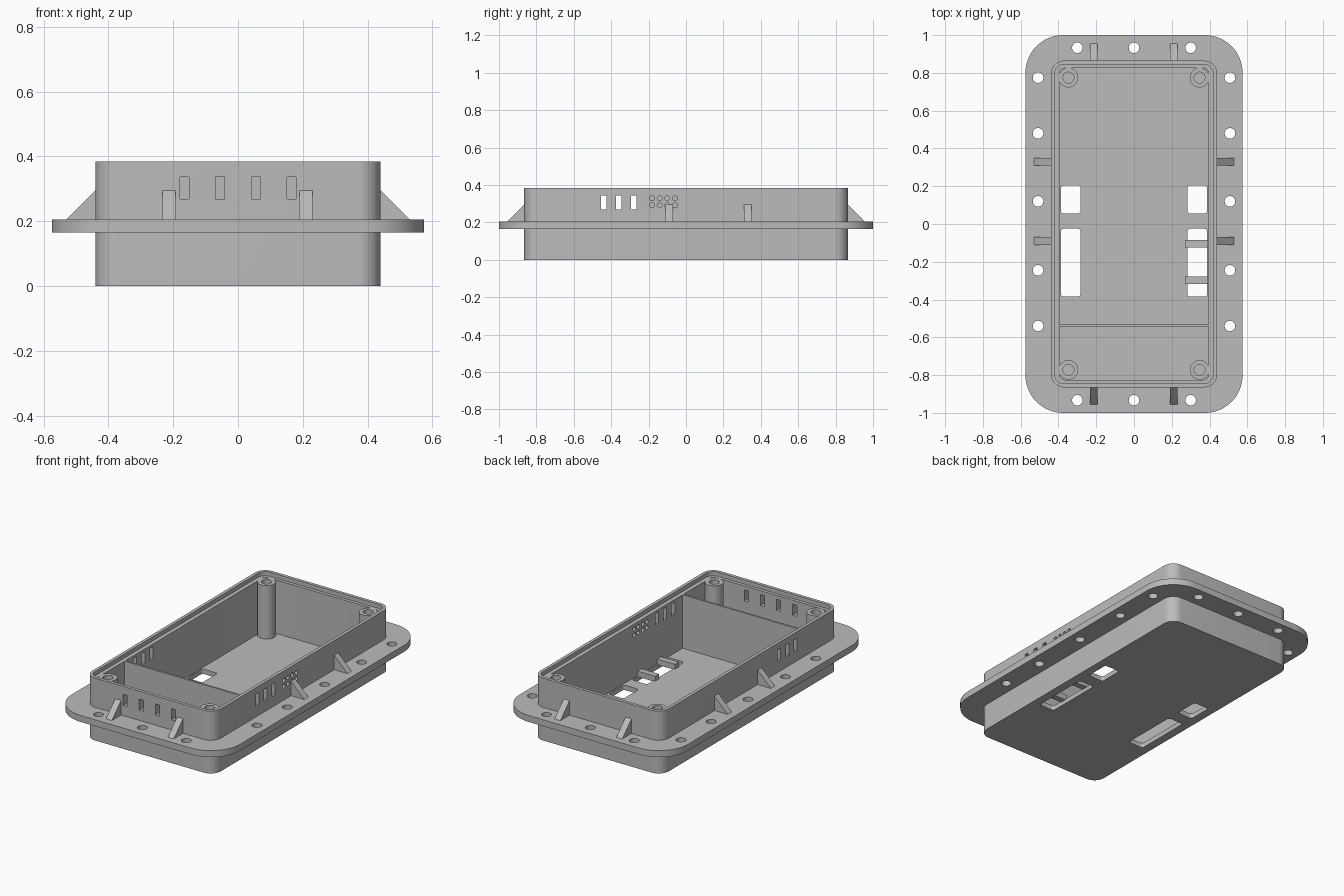
import bpy
import bmesh
from math import cos, sin, pi, radians
from mathutils import Matrix

cube = bpy.data.objects.get("Cube")
if cube:
    bpy.data.objects.remove(cube, do_unlink=True)

grey = bpy.data.materials.new("plain grey")
grey.use_nodes = True
color = (0.5, 0.5, 0.5, 1)
grey.diffuse_color = color
grey.node_tree.nodes["Principled BSDF"].inputs["Base Color"].default_value = color

RIM, LEDGE, FLOOR = 0.385, 0.36, 0.03
FLANGE_LOW, FLANGE_TOP = 0.165, 0.205
HALF_X, HALF_Y = 0.44, 0.865


def rounded(hx, hy, r, cx=0, cy=0, n=10):
    """Rounded rectangle outline."""
    pts = []
    for i, (sx, sy) in enumerate([(1, 1), (-1, 1), (-1, -1), (1, -1)]):
        for k in range(n + 1):
            a = (i + k / n) * pi / 2
            pts.append((cx + sx * (hx - r) + r * cos(a), cy + sy * (hy - r) + r * sin(a)))
    return pts


def rect(hx, hy, cx=0, cy=0):
    return [(cx + hx, cy + hy), (cx - hx, cy + hy), (cx - hx, cy - hy), (cx + hx, cy - hy)]


def circle(r, cx=0, cy=0, n=32):
    return [(cx + r * cos(2 * pi * k / n), cy + r * sin(2 * pi * k / n)) for k in range(n)]


def add_prism(bm, outline, low, high, matrix=Matrix()):
    """Extrude an outline from low to high, then place it."""
    bottom = [bm.verts.new(matrix @ Matrix.Translation((x, y, low)).translation) for x, y in outline]
    top = [bm.verts.new(matrix @ Matrix.Translation((x, y, high)).translation) for x, y in outline]
    bm.faces.new(bottom[::-1])
    bm.faces.new(top)
    for i in range(len(outline)):
        j = (i + 1) % len(outline)
        bm.faces.new((bottom[i], bottom[j], top[j], top[i]))


def make(name, prisms):
    """Object made from a list of prism arguments."""
    bm = bmesh.new()
    for args in prisms:
        add_prism(bm, *args)
    bmesh.ops.recalc_face_normals(bm, faces=bm.faces)
    mesh = bpy.data.meshes.new(name)
    bm.to_mesh(mesh)
    bm.free()
    mesh.materials.append(grey)
    obj = bpy.data.objects.new(name, mesh)
    bpy.context.collection.objects.link(obj)
    return obj


def select(obj):
    bpy.ops.object.select_all(action='DESELECT')
    obj.select_set(True)
    bpy.context.view_layer.objects.active = obj


def cut(obj, prisms):
    """Subtract prisms from an object and discard the cutter."""
    cutter = make("cutter", prisms)
    cutter.hide_render = True
    mod = obj.modifiers.new("cut", 'BOOLEAN')
    mod.operation = 'DIFFERENCE'
    mod.solver = 'EXACT'
    mod.object = cutter
    select(obj)
    bpy.ops.object.modifier_apply(modifier=mod.name)
    bpy.data.objects.remove(cutter, do_unlink=True)


def smooth(obj):
    select(obj)
    bpy.ops.object.shade_smooth_by_angle(angle=radians(30))


# Matrices mapping an outline (u, z) onto the side walls and the end walls
ALONG_X = Matrix(((0, 0, 1, 0), (1, 0, 0, 0), (0, 1, 0, 0), (0, 0, 0, 1)))
ALONG_Y = Matrix(((1, 0, 0, 0), (0, 0, 1, 0), (0, 1, 0, 0), (0, 0, 0, 1)))

# Open tray with a stepped rim
tray = make("tray", [(rounded(HALF_X, HALF_Y, 0.07), 0, RIM)])
cut(tray, [(rounded(0.395, 0.825, 0.03), FLOOR, 0.5)])
cut(tray, [(rounded(0.42, 0.845, 0.05), LEDGE, 0.5)])

# Floor windows
cut(tray, [(rounded(0.052, hy, 0.015, s * 0.335, cy, 4), -0.1, 0.1)
           for s in (-1, 1) for hy, cy in ((0.075, 0.13), (0.18, -0.205))])

# Vent slots in both sides and the front, speaker holes in one side
cut(tray, [(rect(0.015, 0.038, y, 0.307), -0.5, 0.5, ALONG_X) for y in (-0.44, -0.36, -0.28)])
cut(tray, [(rect(0.014, 0.034, x, 0.302), -0.9, -0.8, ALONG_Y)
           for x in (-0.165, -0.055, 0.055, 0.165)])
cut(tray, [(circle(0.013, y, z, 16), 0.36, 0.5, ALONG_X)
           for y in (-0.182, -0.141, -0.1, -0.059) for z in (0.292, 0.329)])
smooth(tray)

# Mounting flange around the tray, with screw holes
flange = make("flange", [(rounded(0.575, 1.0, 0.2, n=16), FLANGE_LOW, FLANGE_TOP)])
holes = [(x, s * 0.933) for s in (-1, 1) for x in (-0.3, 0, 0.3)]
holes += [(s * 0.508, y) for s in (-1, 1) for y in (-0.54, -0.245, 0.12, 0.48, 0.775)]
cut(flange, [(rounded(0.425, 0.85, 0.06), 0, 0.3)]
    + [(circle(0.028, x, y), 0, 0.3) for x, y in holes])
smooth(flange)

# Triangular gussets between the flange and the walls
for s in (-1, 1):
    for y in (-0.09, 0.33):
        wedge = [(s * 0.43, 0.2), (s * 0.53, 0.2), (s * 0.53, FLANGE_TOP),
                 (s * HALF_X, 0.295), (s * 0.43, 0.295)]
        make("side_gusset", [(wedge, y - 0.02, y + 0.02, ALONG_Y)])
    for x in (-0.213, 0.21):
        wedge = [(s * 0.855, 0.2), (s * 0.955, 0.2), (s * 0.955, FLANGE_TOP),
                 (s * HALF_Y, 0.295), (s * 0.855, 0.295)]
        make("end_gusset", [(wedge, x - 0.02, x + 0.02, ALONG_X)])

# Corner screw posts with blind holes
for sx in (-1, 1):
    for y in (-0.772, 0.775):
        post = make("screw_post", [(circle(0.052, sx * 0.347, y), 0.02, LEDGE)])
        cut(post, [(circle(0.029, sx * 0.347, y), 0.1, 0.5)])
        smooth(post)

# Divider wall and the two bars across the long window
make("divider", [(rect(0.4, 0.006, 0, -0.537), 0.02, LEDGE)])
for y in (-0.105, -0.298):
    make("window_bar", [(rect(0.061, 0.019, 0.331, y), FLOOR - 0.005, 0.06)])
